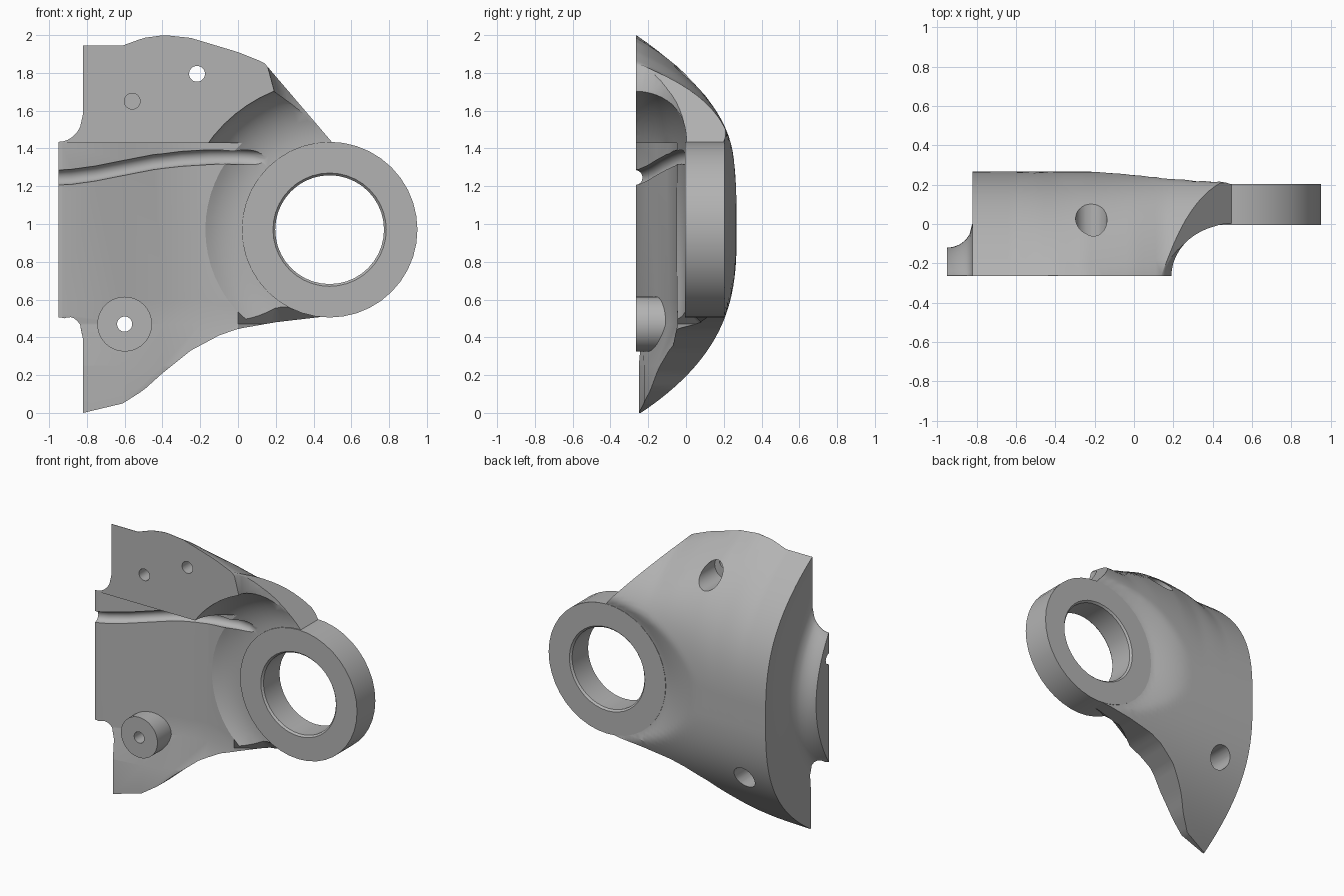
import bpy, bmesh, math

cube = bpy.data.objects.get("Cube")
if cube:
    bpy.data.objects.remove(cube, do_unlink=True)

grey = bpy.data.materials.new("cast grey")
grey.use_nodes = True
grey.diffuse_color = (0.45, 0.45, 0.45, 1)
grey.node_tree.nodes["Principled BSDF"].inputs["Base Color"].default_value = (0.45, 0.45, 0.45, 1)

FRONT, MID = -0.265, 0.97          # mounting plane, mid height
RING_X, RING_R = 0.485, 0.465      # eye centre and outer radius


def finish(name, bm):
    bmesh.ops.remove_doubles(bm, verts=bm.verts, dist=1e-5)
    bmesh.ops.recalc_face_normals(bm, faces=bm.faces)
    mesh = bpy.data.meshes.new(name)
    bm.to_mesh(mesh)
    bm.free()
    mesh.materials.append(grey)
    ob = bpy.data.objects.new(name, mesh)
    bpy.context.collection.objects.link(ob)
    return ob


def loft(name, loops, closed=False):
    """Bridge equal-length loops; cap the ends unless the loft is closed."""
    bm = bmesh.new()
    rings = [[bm.verts.new(p) for p in loop] for loop in loops]
    pairs = list(zip(rings, rings[1:] + rings[:1]))
    for a, b in (pairs if closed else pairs[:-1]):
        for i in range(len(a)):
            j = (i + 1) % len(a)
            bm.faces.new((a[i], a[j], b[j], b[i]))
    if not closed:
        bm.faces.new(rings[0])
        bm.faces.new(rings[-1])
    return finish(name, bm)


def lathe(name, profile, cx, cz, n=48):
    """Turn a closed (radius, y) profile about an axis along y."""
    turn = [2 * math.pi * k / n for k in range(n)]
    return loft(name, [[(cx + r * math.cos(a), y, cz + r * math.sin(a)) for r, y in profile]
                       for a in turn], closed=True)


def drill(cx, cz, r, y0, y1):
    bm = bmesh.new()
    bmesh.ops.create_cone(bm, cap_ends=True, segments=28, radius1=r, radius2=r, depth=y1 - y0)
    for v in bm.verts:
        x, y, z = v.co
        v.co = (cx + x, (y0 + y1) / 2 + z, cz + y)
    return finish("drill_cutter", bm)


def stack(name, levels):
    """Solid through xy outlines given at rising heights."""
    return loft(name, [[(x, y, z) for x, y in poly] for z, poly in levels])


def cut(ob, cutter):
    cutter.hide_render = True
    mod = ob.modifiers.new("cut", 'BOOLEAN')
    mod.operation, mod.solver, mod.object = 'DIFFERENCE', 'EXACT', cutter
    bpy.context.view_layer.objects.active = ob
    bpy.ops.object.modifier_apply(modifier=mod.name)
    bpy.data.objects.remove(cutter, do_unlink=True)


def smooth(ob, angle=30):
    bpy.ops.object.select_all(action='DESELECT')
    ob.select_set(True)
    bpy.context.view_layer.objects.active = ob
    bpy.ops.object.shade_smooth_by_angle(angle=math.radians(angle))


def interp(pts, x):
    for (x0, y0), (x1, y1) in zip(pts, pts[1:]):
        if x <= x1:
            return y0 + (y1 - y0) * (x - x0) / (x1 - x0)
    return pts[-1][1]


# Outline of the domed body
TOP = [(-0.82, 1.945), (-0.61, 1.945), (-0.5, 1.985), (-0.39, 2.0), (-0.25, 1.985),
       (0, 1.91), (0.15, 1.85), (0.6, 1.85)]
LOW = [(-0.82, 0.0), (-0.61, 0.05), (-0.5, 0.12), (-0.4, 0.21), (-0.25, 0.33),
       (-0.1, 0.41), (0, 0.445), (0.2, 0.48), (0.5, 0.515)]


def dome_y(x, z):
    d = math.hypot(x - RING_X, z - MID)
    s = min(1, max(0, (d - RING_R) / 0.3))
    limit = 0.199 + 0.068 * math.sin(s * math.pi / 2)
    power = 2.85
    if z > MID:     # the upper dome gets fuller towards the eye
        t = (z - MID) / (interp(TOP, x) - MID)
        power += 1.5 * min(1, max(0, (x + 0.39) / 0.54))
    else:
        t = (MID - z) / 0.985
    return max(FRONT + 0.003, min(limit, 0.268 - 0.53 * t ** power))


ROWS = 44
sections = []


def add_section(x, lo, hi, back):
    zs = [lo + (hi - lo) * k / ROWS for k in range(ROWS + 1)]
    sections.append([(x, FRONT, z) for z in reversed(zs)] + [(x, back(z), z) for z in zs])


# Tab flaring into the left end of the body
for k in range(9):
    u = k / 8
    e = 0.13 * (1 - math.sqrt(1 - u * u))
    h, depth = 0.465 + 1.15 * e, 0.145 + e
    add_section(-0.95 + 0.1299 * u, MID - h, MID + h,
                lambda z: FRONT + max(0.003, depth * (1 - ((z - MID) / h) ** 2)))

# Domed body
COLS = 44
for k in range(COLS + 1):
    x = -0.82 + 1.32 * k / COLS
    hi = min(interp(TOP, x), 1.84 - (x - 0.15) * 1.17)
    add_section(x, interp(LOW, x), hi, lambda z: dome_y(x, z))
body = loft("domed_body", sections)

# Recessed sloping face below the upper plate, tucking back under the eye
slope = [(-1.1, -0.5), (-1.1, -0.32), (-0.95, -0.272), (-0.6, -0.158), (-0.4, -0.088),
         (-0.2, -0.05)]
low_slope = [(-1.1, -0.5), (-1.1, -0.3), (-0.82, -0.25), (-0.6, -0.222), (-0.4, -0.155),
             (-0.2, -0.085)]
level = [(0.0, -0.047), (0.2, -0.045), (0.42, -0.04), (0.7, -0.04), (0.7, -0.5)]
tuck = [(0.0, -0.045), (0.2, 0.09), (0.42, 0.17), (0.7, 0.17), (0.7, -0.5)]
cut(body, stack("recess_cutter", [(-0.2, low_slope + tuck), (0.25, low_slope + tuck),
                                  (0.47, slope + tuck), (0.6, slope + level),
                                  (1.43, slope + level)]))

# Round clearance sweeping into the eye
arc = [math.pi / 2 * k / 12 for k in range(13)]
flare = [(RING_R + 0.325 * math.cos(a), FRONT + 0.268 * math.sin(a)) for a in arc]
cut(body, lathe("clearance_cutter", [(0.0, -0.5), (0.79, -0.5)] + flare
                + [(0.44, 0.003), (0.44, 0.5), (0.0, 0.5)], RING_X, MID, 64))


# Hollow right end of the upper plate, leaning back towards the top
def hollow(width):
    return ([(0.8, -0.5), (0.5 - width, -0.5)]
            + [(0.5 - width * math.cos(a), FRONT + 0.265 * math.sin(a)) for a in arc]
            + [(0.8, 0.0)])


cut(body, stack("end_cutter", [(1.431, hollow(0.31)), (1.71, hollow(0.31)),
                               (1.84, hollow(0.345)), (2.2, hollow(0.345))]))

# Wavy round groove across the recessed face, running out near the eye
GROOVE = [(-1.0, -0.285, 1.243), (-0.88, -0.249, 1.25), (-0.75, -0.207, 1.268),
          (-0.6, -0.158, 1.298), (-0.45, -0.105, 1.327), (-0.3, -0.07, 1.345),
          (-0.15, -0.042, 1.354), (0.0, -0.02, 1.355), (0.08, -0.02, 1.35),
          (0.18, -0.05, 1.335)]
turn = [2 * math.pi * k / 16 for k in range(16)]
cut(body, loft("groove_cutter", [[(x, y + 0.04 * math.cos(a), z + 0.04 * math.sin(a))
                                  for a in turn] for x, y, z in GROOVE]))

# Bolt holes with counterbores at the back, and a blind pin hole
for cx, cz, bore_z, seat in ((-0.217, 1.795, 1.76, -0.13), (-0.6, 0.47, 0.475, -0.06)):
    cut(body, drill(cx, cz, 0.042, -0.5, 0.5))
    cut(body, drill(cx, bore_z, 0.08, seat, 0.5))
cut(body, drill(-0.56, 1.65, 0.042, -0.5, -0.15))
smooth(body, 28)

# Eye ring with chamfered bore
ring = lathe("eye_ring", [(0.465, -0.005), (0.465, 0.203), (0.3, 0.203), (0.288, 0.19),
                          (0.288, 0.008), (0.3, -0.005)], RING_X, MID, 40)
smooth(ring)

# Bolt boss
boss = lathe("bolt_boss", [(0.145, FRONT), (0.145, -0.08), (0.04, -0.08), (0.04, FRONT)],
             -0.6, 0.47, 40)
smooth(boss)
